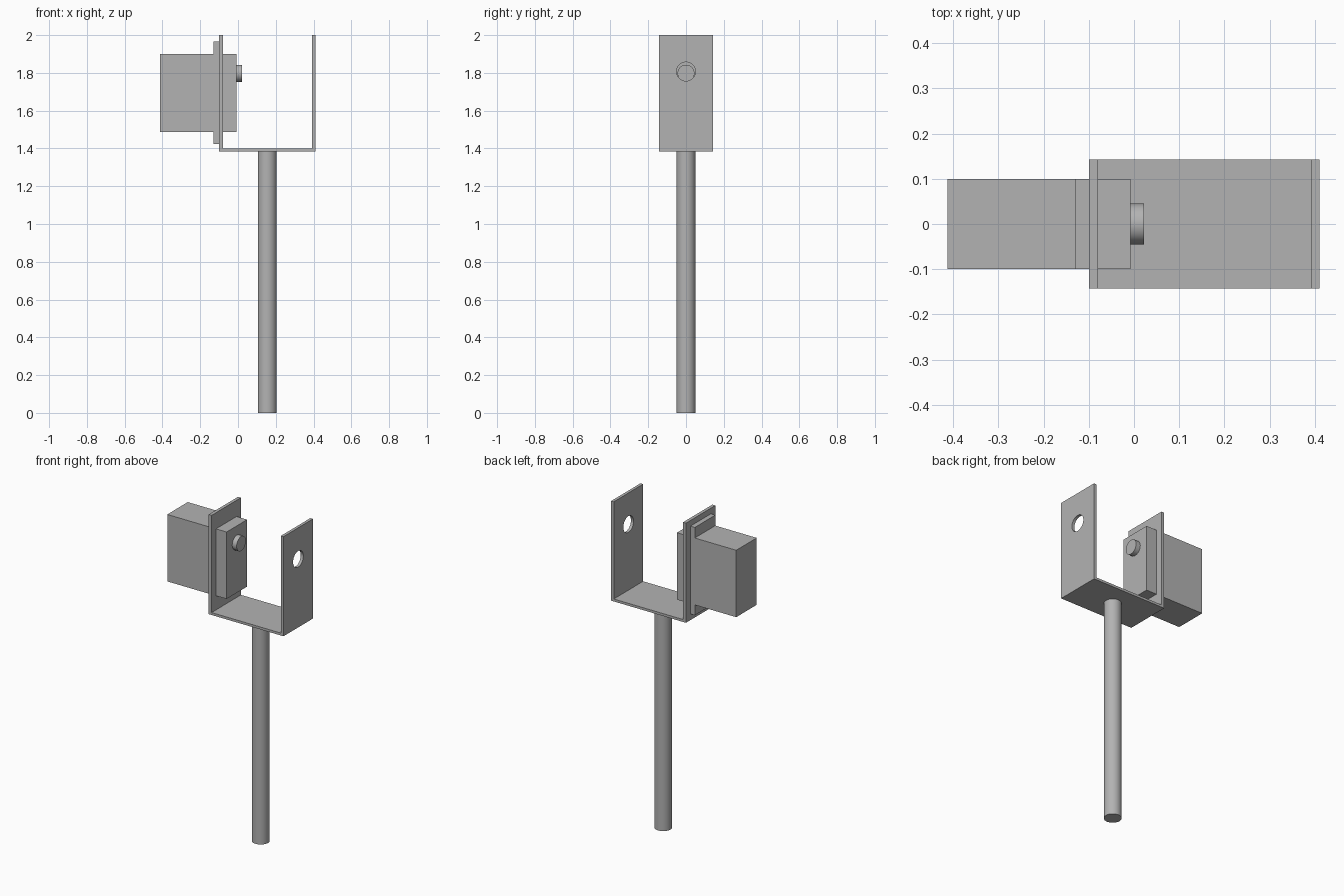
import bpy
import math

cube = bpy.data.objects.get("Cube")
if cube:
    bpy.data.objects.remove(cube, do_unlink=True)

# One plain grey for the whole model
grey = bpy.data.materials.new("plain grey")
grey.use_nodes = True
COLOUR = (0.45, 0.45, 0.45, 1)
grey.diffuse_color = COLOUR
grey.node_tree.nodes["Principled BSDF"].inputs["Base Color"].default_value = COLOUR


def box(name, x, y, z):
    """Box from (min, max) ranges along each axis."""
    ranges = (x, y, z)
    bpy.ops.mesh.primitive_cube_add(size=1, location=[(a + b) / 2 for a, b in ranges])
    ob = bpy.context.object
    ob.name = name
    ob.scale = [b - a for a, b in ranges]
    bpy.ops.object.transform_apply(location=False, rotation=False, scale=True)
    ob.data.materials.append(grey)
    return ob


def cylinder(name, radius, length, centre, along_x=False):
    bpy.ops.mesh.primitive_cylinder_add(
        vertices=40, radius=radius, depth=length, location=centre,
        rotation=(0, math.pi / 2 if along_x else 0, 0))
    ob = bpy.context.object
    ob.name = name
    ob.data.materials.append(grey)
    bpy.ops.object.shade_smooth_by_angle(angle=math.radians(30))
    return ob


def cut(target, cutter):
    mod = target.modifiers.new("cut", "BOOLEAN")
    mod.operation = "DIFFERENCE"
    mod.solver = "EXACT"
    mod.object = cutter
    cutter.hide_render = True
    cutter.hide_set(True)


# U-shaped bracket: solid block with the inside cut away
HALF_DEPTH = 0.143
bracket = box("bracket", (-0.1, 0.411), (-HALF_DEPTH, HALF_DEPTH), (1.385, 2.0))
cut(bracket, box("bracket_inside_cutter", (-0.08, 0.393), (-0.3, 0.3), (1.4, 2.2)))

# Round bearing hole through the free arm
cut(bracket, cylinder("bearing_hole_cutter", 0.05, 0.1, (0.402, 0, 1.807), True))

# Support post
cylinder("post", 0.05, 1.39, (0.155, 0, 0.695))

# Motor body through the other arm, with mounting flange and output shaft
box("motor_body", (-0.413, -0.008), (-0.1, 0.1), (1.487, 1.9))
box("motor_flange", (-0.13, -0.1), (-0.1, 0.1), (1.423, 1.965))
cylinder("motor_shaft", 0.045, 0.04, (0.002, 0, 1.798), True)
